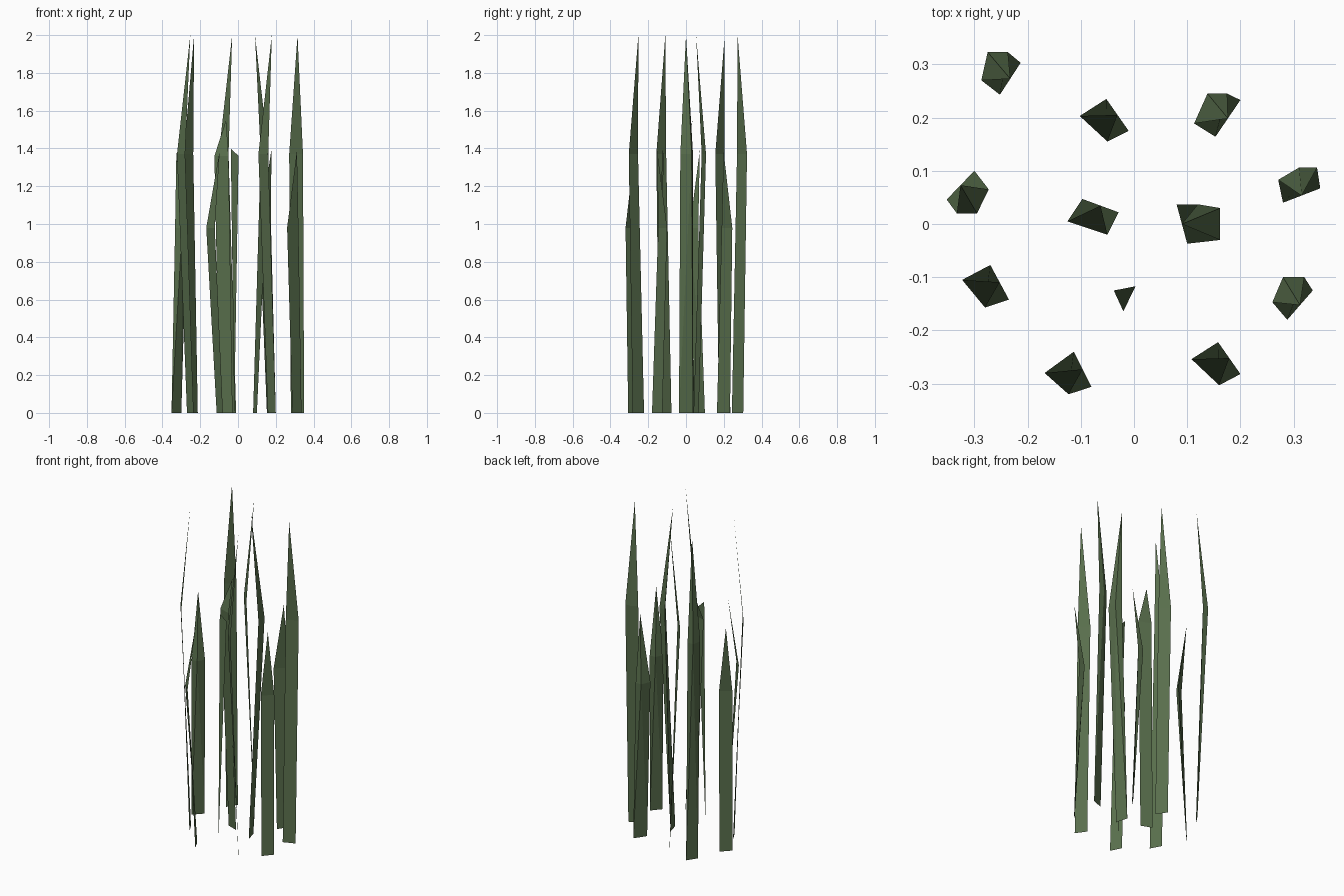
import bpy, bmesh

if "Cube" in bpy.data.objects:
    bpy.data.objects.remove(bpy.data.objects["Cube"])

green = bpy.data.materials.new("reed green")
green.diffuse_color = (0.098, 0.156, 0.072, 1)
green.use_nodes = True
green.node_tree.nodes["Principled BSDF"].inputs["Base Color"].default_value = green.diffuse_color


def make_object(name, verts, faces):
    mesh = bpy.data.meshes.new(name)
    mesh.from_pydata(verts, [], faces)
    bm = bmesh.new()
    bm.from_mesh(mesh)
    bmesh.ops.recalc_face_normals(bm, faces=bm.faces)
    bm.to_mesh(mesh)
    bm.free()
    mesh.materials.append(green)
    obj = bpy.data.objects.new(name, mesh)
    bpy.context.collection.objects.link(obj)


def blade(name, b0, b1, m0, m1, fold, mid_z, tip_z):
    """Flat base edge, bowed middle edge, pointed tip over the base; fold gives a ridge behind the middle."""
    tip = ((b0[0] + b1[0]) / 2, (b0[1] + b1[1]) / 2, tip_z)
    verts = [(*b0, 0), (*b1, 0), (*m1, mid_z), (*m0, mid_z), tip]
    faces = [(0, 1, 2, 3), (3, 2, 4)]
    if fold:
        verts.append((*fold, mid_z))
        faces += [(0, 5, 1), (0, 3, 5), (1, 5, 2), (3, 4, 5), (5, 4, 2)]
    make_object(name, verts, faces)


# Tall blades: base ends, middle ends, ridge point
tall = [
    ((-.252, .243), (-.213, .303), (-.287, .27), (-.237, .323), (-.275, .323)),
    ((-.052, .235), (-.01, .175), (-.102, .203), (-.05, .155), None),
    ((.08, .037), (.10, -.037), (.12, .037), (.162, -.03), (.162, .03)),
    ((.28, .04), (.35, .067), (.271, .083), (.344, .106), (.31, .106)),
    ((-.27, -.077), (-.235, -.142), (-.323, -.105), (-.28, -.157), None),
    ((.158, -.222), (.20, -.282), (.108, -.254), (.16, -.303), None),
]
for i, t in enumerate(tall):
    blade(f"tall_blade_{i + 1}", *t, 1.37, 2.0)

# Short blades
short = [
    ((.153, .164), (.20, .233), (.113, .189), (.175, .245), (.138, .245)),
    ((-.352, .046), (-.30, .10), (-.333, .02), (-.273, .065), (-.295, .02)),
    ((.288, -.18), (.336, -.125), (.26, -.147), (.32, -.10), (.28, -.10)),
    ((-.113, -.24), (-.08, -.306), (-.168, -.28), (-.123, -.32), None),
]
for i, s in enumerate(short):
    blade(f"short_blade_{i + 1}", *s, 0.98, 1.39)

# Blunt blade near the centre
blade("blunt_blade", (-.097, .047), (-.029, .022), (-.125, .005), (-.05, -.02), None, 1.36, 1.55)

# Broken sliver, narrow at the ground
make_object("broken_blade", [(-.02, -.164, 0), (.003, -.117, 1.36), (-.038, -.125, 1.40)], [(0, 1, 2)])
